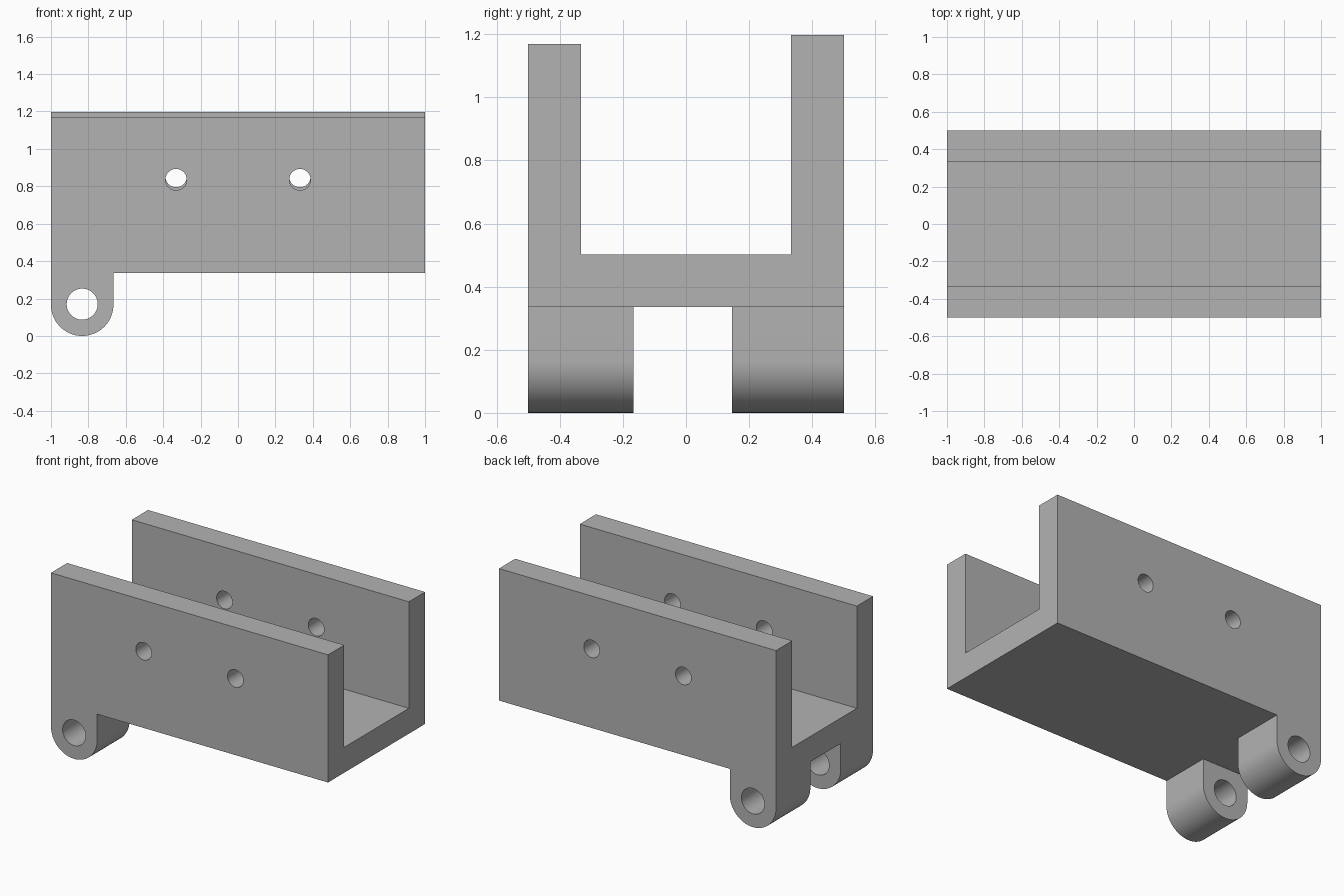
import bpy, bmesh
from math import pi, cos, sin, radians
from mathutils import Vector

if "Cube" in bpy.data.objects:
    bpy.data.objects.remove(bpy.data.objects["Cube"])

grey = bpy.data.materials.new("plain grey")
grey.use_nodes = True
colour = (0.45, 0.45, 0.45, 1)
grey.diffuse_color = colour
grey.node_tree.nodes["Principled BSDF"].inputs["Base Color"].default_value = colour

BASE, FLOOR = 0.336, 0.502       # underside and channel floor heights
LUG_X, LUG_R = -0.833, 0.167


def prism(name, points, offset):
    """Extrude a closed outline of 3D points along offset."""
    bm = bmesh.new()
    face = bm.faces.new([bm.verts.new(p) for p in points])
    out = bmesh.ops.extrude_face_region(bm, geom=[face])["geom"]
    bmesh.ops.translate(bm, vec=Vector(offset),
                        verts=[v for v in out if isinstance(v, bmesh.types.BMVert)])
    bmesh.ops.recalc_face_normals(bm, faces=bm.faces)
    mesh = bpy.data.meshes.new(name)
    bm.to_mesh(mesh)
    bm.free()
    mesh.materials.append(grey)
    obj = bpy.data.objects.new(name, mesh)
    bpy.context.collection.objects.link(obj)
    return obj


def arc(x, y, z, r, start, end, steps):
    angles = [start + (end - start) * i / steps for i in range(steps + 1)]
    return [(x + r * cos(a), y, z + r * sin(a)) for a in angles]


def bore(name, x, y, z, r, depth):
    return prism(name, arc(x, y, z, r, 0, 2 * pi, 48)[:-1], (0, depth, 0))


def combine(target, tool, operation):
    mod = target.modifiers.new(tool.name, "BOOLEAN")
    mod.operation, mod.solver, mod.object = operation, "EXACT", tool
    bpy.context.view_layer.objects.active = target
    bpy.ops.object.modifier_apply(modifier=mod.name)
    bpy.data.objects.remove(tool)


# U-shaped channel with a slightly taller back wall
section = [(-0.5, BASE), (0.5, BASE), (0.5, 1.197), (0.333, 1.197),
           (0.333, FLOOR), (-0.333, FLOOR), (-0.333, 1.169), (-0.5, 1.169)]
channel = prism("channel_bracket", [(-1, y, z) for y, z in section], (2, 0, 0))

# Rounded hinge lugs under the left end
for name, y, width in (("front_lug", -0.5, 0.333), ("back_lug", 0.146, 0.354)):
    outline = arc(LUG_X, y, LUG_R, LUG_R, pi, 2 * pi, 32)
    outline += [(LUG_X + LUG_R, y, BASE), (-1, y, BASE)]
    combine(channel, prism(name, outline, (0, width, 0)), "UNION")

# Hinge pin bore, then the bolt holes through each wall
combine(channel, bore("pin_bore", LUG_X, -0.6, 0.17, 0.083, 1.2), "DIFFERENCE")
for x in (-0.331, 0.331):
    combine(channel, bore("front_hole", x, -0.6, 0.836, 0.057, 0.4), "DIFFERENCE")
    combine(channel, bore("back_hole", x, 0.2, 0.852, 0.057, 0.4), "DIFFERENCE")

# Merge coplanar faces and keep crisp edges around the smooth curves
bm = bmesh.new()
bm.from_mesh(channel.data)
bmesh.ops.remove_doubles(bm, verts=bm.verts, dist=0.0001)
bmesh.ops.dissolve_limit(bm, angle_limit=radians(0.5), verts=bm.verts, edges=bm.edges)
bm.to_mesh(channel.data)
bm.free()
bpy.ops.object.select_all(action="DESELECT")
channel.select_set(True)
bpy.context.view_layer.objects.active = channel
bpy.ops.object.shade_smooth_by_angle(angle=radians(30))
